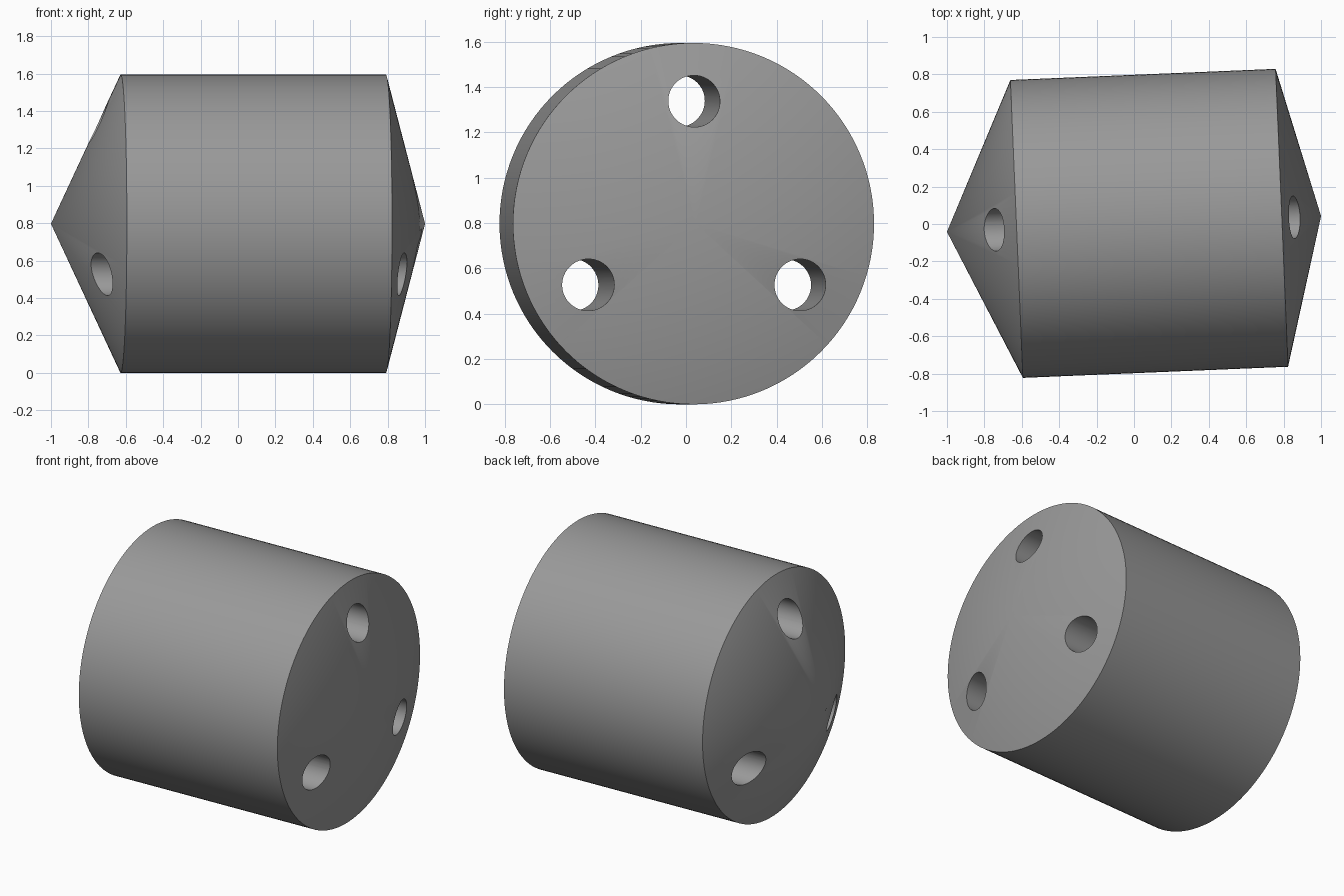
import bpy, bmesh, math
from mathutils import Matrix

if "Cube" in bpy.data.objects:
    bpy.data.objects.remove(bpy.data.objects["Cube"])

R = 0.797                    # body radius
HOLE_R, HOLE_DIST = 0.114, 0.54
YAW = math.radians(2.4)      # slight turn of the long axis
SEG = 128

grey = bpy.data.materials.new("grey")
grey.diffuse_color = (0.32, 0.32, 0.32, 1)
grey.use_nodes = True
grey.node_tree.nodes["Principled BSDF"].inputs["Base Color"].default_value = grey.diffuse_color
place = Matrix.Translation((0, 0, R)) @ Matrix.Rotation(YAW, 4, 'Z')


def add_object(name, bm):
    bmesh.ops.recalc_face_normals(bm, faces=bm.faces)
    me = bpy.data.meshes.new(name)
    bm.to_mesh(me)
    bm.free()
    ob = bpy.data.objects.new(name, me)
    ob.matrix_world = place
    bpy.context.collection.objects.link(ob)
    me.materials.append(grey)
    return ob


# Drum with a conical cap at each end, turned around the x axis
bm = bmesh.new()
rings = []
for x in (-0.628, 0.791):
    rings.append([bm.verts.new((x, R * math.sin(2 * math.pi * i / SEG),
                                R * math.cos(2 * math.pi * i / SEG))) for i in range(SEG)])
tips = [bm.verts.new((x, 0, 0)) for x in (-1.001, 1.001)]
for i in range(SEG):
    j = (i + 1) % SEG
    bm.faces.new((rings[0][i], rings[0][j], rings[1][j], rings[1][i]))
    for ring, tip in zip(rings, tips):
        bm.faces.new((ring[i], ring[j], tip))
body = add_object("drum_body", bm)

# Three lengthwise through holes
bm = bmesh.new()
for k in range(3):
    a = k * 2 * math.pi / 3
    m = (Matrix.Translation((0, HOLE_DIST * math.sin(a), HOLE_DIST * math.cos(a)))
         @ Matrix.Rotation(math.pi / 2, 4, 'Y'))
    bmesh.ops.create_cone(bm, cap_ends=True, segments=64, radius1=HOLE_R,
                          radius2=HOLE_R, depth=3, matrix=m)
cutter = add_object("hole_cutter", bm)
cutter.hide_render = True

bpy.context.view_layer.objects.active = body
body.select_set(True)
cut = body.modifiers.new("holes", 'BOOLEAN')
cut.operation, cut.solver, cut.object = 'DIFFERENCE', 'EXACT', cutter
bpy.ops.object.modifier_apply(modifier=cut.name)
bpy.data.objects.remove(cutter)
bpy.ops.object.shade_smooth_by_angle(angle=math.radians(30))
